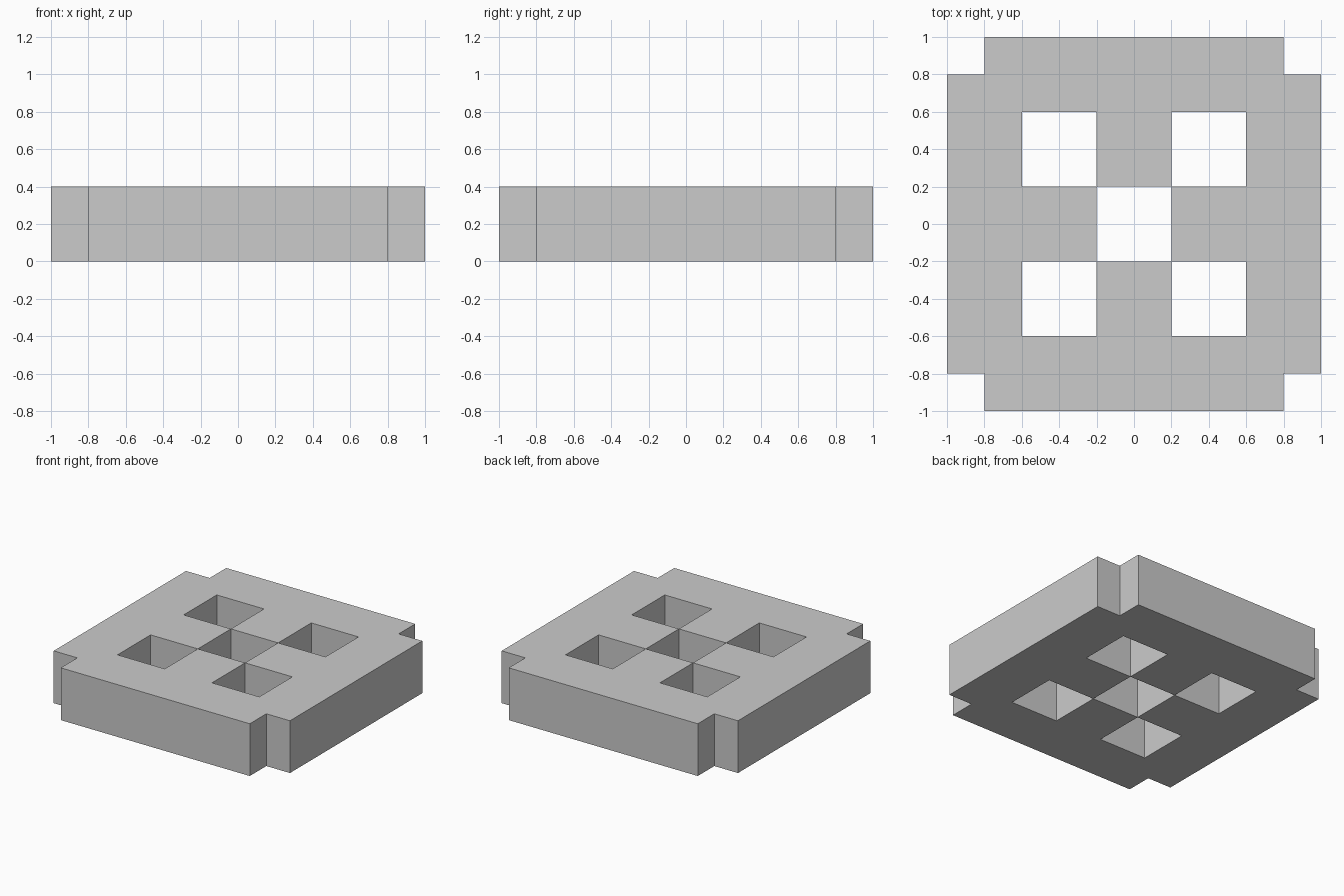
import bpy, bmesh

if "Cube" in bpy.data.objects:
    bpy.data.objects.remove(bpy.data.objects["Cube"])

LINES = [-1, -0.8, -0.6, -0.2, 0.2, 0.6, 0.8, 1]  # cell borders in x and y
N = len(LINES) - 1
HEIGHT = 0.4


def solid(i, j):
    """True where the plate has material: not a corner notch or a hole."""
    if not (0 <= i < N and 0 <= j < N):
        return False
    corner = i in (0, N - 1) and j in (0, N - 1)
    hole = (i in (2, 4) and j in (2, 4)) or (i == 3 and j == 3)
    return not corner and not hole


bm = bmesh.new()
verts = {}


def vert(i, j, z):
    key = (i, j, z)
    if key not in verts:
        verts[key] = bm.verts.new((LINES[i], LINES[j], z))
    return verts[key]


# Top, bottom and exposed walls of every solid cell
for i in range(N):
    for j in range(N):
        if not solid(i, j):
            continue
        ring = [(i, j), (i + 1, j), (i + 1, j + 1), (i, j + 1)]
        bm.faces.new([vert(*p, HEIGHT) for p in ring])
        bm.faces.new([vert(*p, 0) for p in reversed(ring)])
        for k, (di, dj) in enumerate([(0, -1), (1, 0), (0, 1), (-1, 0)]):
            if not solid(i + di, j + dj):
                a, b = ring[k], ring[(k + 1) % 4]
                bm.faces.new([vert(*a, 0), vert(*b, 0),
                              vert(*b, HEIGHT), vert(*a, HEIGHT)])

mesh = bpy.data.meshes.new("perforated_plate")
bm.to_mesh(mesh)
bm.free()

# Single plain grey
grey = bpy.data.materials.new("light grey")
grey.diffuse_color = (0.6, 0.6, 0.6, 1)
grey.use_nodes = True
grey.node_tree.nodes["Principled BSDF"].inputs["Base Color"].default_value = grey.diffuse_color
mesh.materials.append(grey)

plate = bpy.data.objects.new("perforated_plate", mesh)
bpy.context.collection.objects.link(plate)
